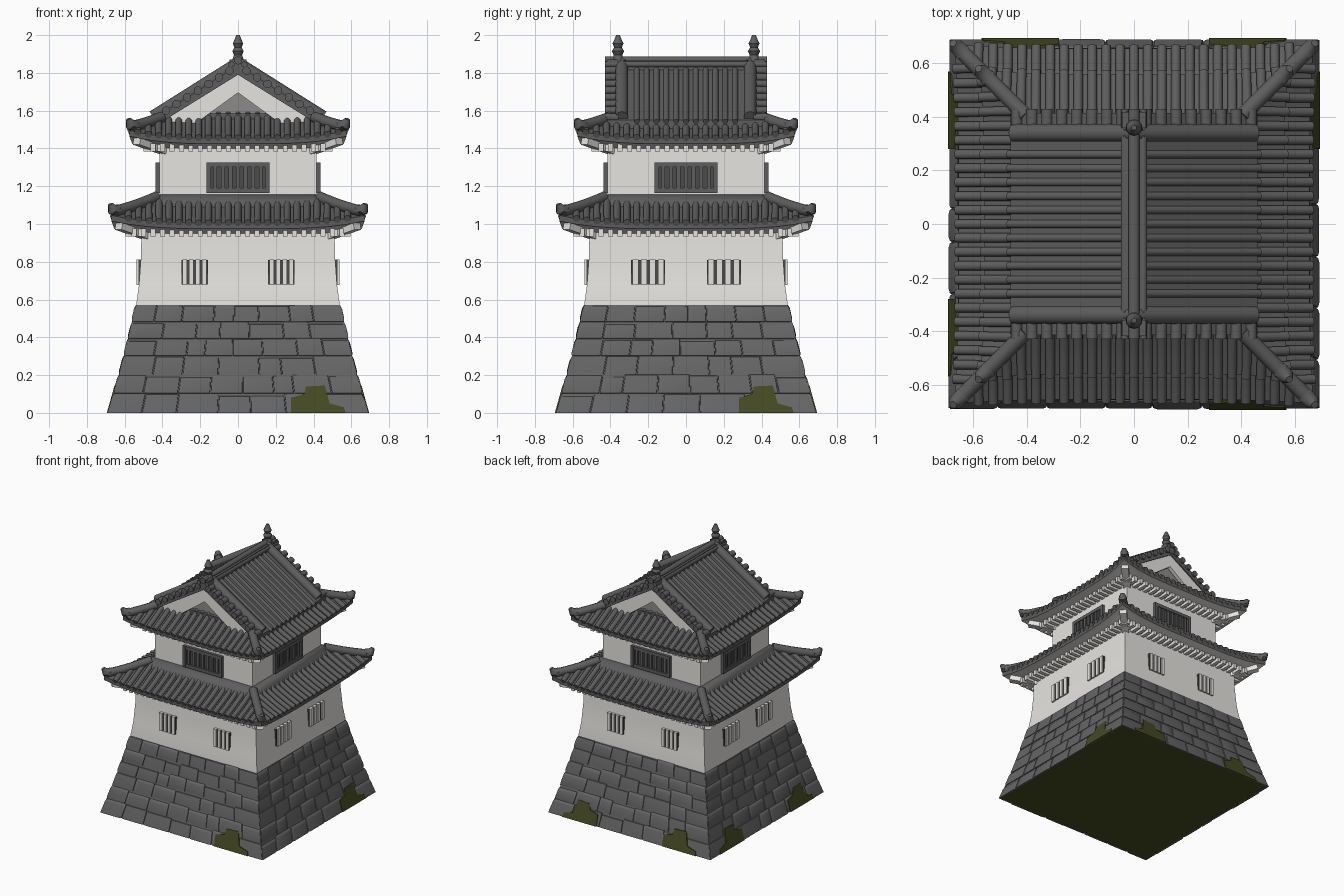
import bpy, bmesh, math, random
from mathutils import Vector, Matrix

if "Cube" in bpy.data.objects:
    bpy.data.objects.remove(bpy.data.objects["Cube"])

random.seed(4)


def material(name, rgb):
    m = bpy.data.materials.new(name)
    m.diffuse_color = (*rgb, 1)
    m.use_nodes = True
    m.node_tree.nodes["Principled BSDF"].inputs["Base Color"].default_value = m.diffuse_color
    return m


STONE = material("stone grey", (0.13, 0.13, 0.13))
TILE = material("roof tile grey", (0.11, 0.11, 0.11))
WHITE = material("white plaster", (0.80, 0.78, 0.75))
MOSS = material("moss green", (0.06, 0.068, 0.014))
DARK = material("window dark", (0.07, 0.07, 0.07))
GABLE = material("gable grey", (0.27, 0.26, 0.25))


def rot(k, p):
    """Turn a point of the front side onto side k (front, right, back, left)."""
    return Matrix.Rotation(k * math.pi / 2, 3, 'Z') @ Vector(p)


def finish(bm, name, mats, angle=40):
    bmesh.ops.recalc_face_normals(bm, faces=bm.faces)
    me = bpy.data.meshes.new(name)
    bm.to_mesh(me)
    bm.free()
    for m in mats:
        me.materials.append(m)
    me.shade_smooth()
    me.set_sharp_from_angle(angle=math.radians(angle))
    ob = bpy.data.objects.new(name, me)
    bpy.context.collection.objects.link(ob)
    return ob


def loft(bm, rings, mat=0):
    vs = [[bm.verts.new(p) for p in r] for r in rings]
    n = len(vs[0])
    faces = [bm.faces.new((a[i], a[(i + 1) % n], b[(i + 1) % n], b[i]))
             for a, b in zip(vs, vs[1:]) for i in range(n)]
    faces += [bm.faces.new(vs[0]), bm.faces.new(vs[-1])]
    for f in faces:
        f.material_index = mat
    return faces


def tube(bm, pts, r, n=8, mat=0):
    pts = [Vector(p) for p in pts]
    rs = r if isinstance(r, list) else [r] * len(pts)
    rings = []
    for i, p in enumerate(pts):
        t = (pts[min(i + 1, len(pts) - 1)] - pts[max(i - 1, 0)]).normalized()
        side = t.cross(Vector((0, 0, 1)))
        side = side.normalized() if side.length > 0.01 else Vector((1, 0, 0))
        up = side.cross(t)
        rings.append([p + rs[i] * (math.cos(a) * side + math.sin(a) * up)
                      for a in (2 * math.pi * (j + 0.5) / n for j in range(n))])
    loft(bm, rings, mat)


def box(bm, x0, x1, y0, y1, z0, z1, k=0, mat=0):
    loft(bm, [[rot(k, p) for p in ((x0, y0, z), (x1, y0, z), (x1, y1, z), (x0, y1, z))]
              for z in (z0, z1)], mat)


def square_stack(bm, levels, mat=0):
    return loft(bm, [[rot(k, (h, -h, z)) for k in range(4)] for h, z in levels], mat)


# Stone base: battered core with raised, staggered stones
def half(z):
    t = z / 0.57
    return 0.682 - 0.165 * t + 0.02 * t * t


def base_pt(k, u, z, out):
    return rot(k, (u, -(half(z) + out), z))


bm = bmesh.new()
core = square_stack(bm, [(half(0.57 * i / 6), 0.57 * i / 6) for i in range(7)])
core[-2].material_index = 1
rows = [0.0, 0.10, 0.20, 0.30, 0.39, 0.48, 0.572]
for k in range(4):
    for r, (z0, z1) in enumerate(zip(rows, rows[1:])):
        n = 7 + r % 2
        cuts = [-1] + [-1 + 2 * (i + random.uniform(-0.22, 0.22)) / n for i in range(1, n)] + [1]
        for a, b in zip(cuts, cuts[1:]):
            zz = (z0, min(0.572, z1 + random.uniform(-0.012, 0.006)))
            rings = []
            for g, out in ((0.001, -0.004), (0.004, 0.005), (0.02, random.uniform(0.006, 0.01))):
                lo, hi = zz[0] + g * (r > 0), zz[1] - g
                rings.append([base_pt(k, s * half(z) + d * g * (abs(s) < 1) + 0.004 * s * (abs(s) == 1), z, out)
                              for s, d, z in ((a, 1, lo), (b, -1, lo), (b, -1, hi), (a, 1, hi))])
            loft(bm, rings)
finish(bm, "stone_base", [STONE, MOSS], 50)

# Moss patches at the foot of the base
bm = bmesh.new()
patch = [(0.28, 0), (0.28, 0.08), (0.35, 0.10), (0.36, 0.14), (0.46, 0.145), (0.485, 0.05), (0.56, 0.03), (0.57, 0)]
for k, s in ((0, 1), (1, 1), (2, 1), (2, -1), (3, 1), (3, -1)):
    loft(bm, [[base_pt(k, s * u, z, out) for u, z in patch] for out in (0.004, 0.0125)])
finish(bm, "moss_patches", [MOSS], 30)

# Plaster walls of both storeys
bm = bmesh.new()
square_stack(bm, [(0.537, 0.56), (0.537, 0.585), (0.524, 0.68), (0.514, 0.82), (0.510, 1.0)])
finish(bm, "lower_wall", [WHITE], 40)
bm = bmesh.new()
square_stack(bm, [(0.415, 1.05), (0.415, 1.46)])
finish(bm, "upper_wall", [WHITE], 40)

# Lower windows: two per side, dark opening with plaster bars
bm = bmesh.new()
for k in range(4):
    c, w = ((0.23, 0.07), (0.20, 0.09))[k % 2]
    for s in (-1, 1):
        box(bm, s * c - w, s * c + w, -0.528, -0.50, 0.68, 0.81, k, 1)
        for i in range(4):
            x = s * c - w + 2 * w * (i + 0.5) / 4
            box(bm, x - w * 0.17, x + w * 0.17, -0.537, -0.50, 0.677, 0.813, k, 0)
finish(bm, "lower_windows", [WHITE, DARK], 30)

# Upper windows: framed and barred, one per side
bm = bmesh.new()
for k in range(4):
    box(bm, -0.15, 0.15, -0.421, -0.40, 1.18, 1.31, k, 1)
    for s in (-1, 1):
        box(bm, s * 0.155 - 0.012, s * 0.155 + 0.012, -0.437, -0.40, 1.165, 1.325, k)
    for z in (1.178, 1.314):
        box(bm, -0.165, 0.165, -0.436, -0.40, z - 0.013, z + 0.012, k)
    for i in range(7):
        x = -0.12 + 0.04 * i
        box(bm, x - 0.010, x + 0.010, -0.431, -0.40, 1.18, 1.31, k)
finish(bm, "upper_windows", [TILE, DARK], 30)


# Hipped skirt roofs with rolled tiles, hip ridges and plaster eaves
def skirt_roof(name, din, zin, dout, zout, lift, wall, hip_start):
    def pt(k, x, d, dz=0.0, w=None):
        t = (d - din) / (dout - din)
        q = min(1, abs(x) / d) ** 4 * (max(0, t) if w is None else w)
        e = 0.015 * q
        z = zin + (zout - zin) * (t + 0.25 * t * (1 - t)) + lift * q
        return rot(k, (x * (1 + e / d), -(d + e), z + dz))

    # shell: tiled top, tiled lip, plaster soffit
    bm = bmesh.new()
    mid = (din + dout) / 2
    soffit = zout - 0.06

    def section(k, s):
        ring = [pt(k, s * d, d) for d in (din, (din + mid) / 2, mid, (mid + dout) / 2, dout)]
        ring.append(pt(k, s * dout, dout, -0.03))
        lip = pt(k, s * (dout - 0.03), dout - 0.03, 0, 1)
        lip.z = zout - 0.035 + lift * abs(s) ** 4
        inner = rot(k, (s * (wall - 0.02), -(wall - 0.02), soffit))
        return ring + [lip, inner]

    cols = [section(k, -1 + i / 8) for k in range(4) for i in range(16)]
    vs = [[bm.verts.new(p) for p in c] for c in cols]
    for a, b in zip(vs, vs[1:] + vs[:1]):
        for i in range(8):
            j = (i + 1) % 8
            f = bm.faces.new((a[i], a[j], b[j], b[i]))
            f.material_index = 1 if i in (5, 6) else 0
    finish(bm, name + "_shell", [TILE, WHITE], 35)

    # tile rolls running down the slope
    bm = bmesh.new()
    count = int((dout - 0.04) / 0.052)
    for k in range(4):
        for i in range(-count, count + 1):
            x = i * 0.052
            d0 = max(din, abs(x))
            tube(bm, [pt(k, x, d0 + (dout + 0.008 - d0) * j / 4, 0.004) for j in range(5)], 0.019)
    finish(bm, name + "_tiles", [TILE], 50)

    # hip ridges with upturned end ornaments
    bm = bmesh.new()
    for k in range(4):
        tube(bm, [pt(k, d, d, 0.018) for d in
                  (hip_start + (dout - 0.01 - hip_start) * j / 5 for j in range(6))], 0.03, 10)
        tube(bm, [pt(k, d, d, dz) for d, dz in ((dout - 0.03, 0.02), (dout - 0.005, 0.03), (dout + 0.005, 0.062))],
             [0.032, 0.03, 0.014], 8)
    finish(bm, name + "_hips", [TILE], 45)

    # rafter ends and diagonal corner beams
    bm = bmesh.new()
    n = int((wall + 0.04) / 0.05)
    for k in range(4):
        for i in range(-n, n + 1):
            box(bm, i * 0.05 - 0.013, i * 0.05 + 0.013, -(dout - 0.06), -(wall - 0.02),
                zout - 0.07, zout - 0.03, k)
        a, b = wall - 0.02, dout - 0.025
        tube(bm, [rot(k, (a, -a, zout - 0.06)), rot(k, (b, -b, zout - 0.022 + lift * 0.3))], 0.036, 4)
    finish(bm, name + "_rafters", [WHITE], 30)


skirt_roof("lower_roof", 0.40, 1.14, 0.655, 1.005, 0.04, 0.51, 0.43)
skirt_roof("upper_roof", 0.34, 1.575, 0.56, 1.455, 0.04, 0.415, 0.40)

# Trim where the lower roof meets the upper wall
bm = bmesh.new()
square_stack(bm, [(0.485, 1.09), (0.475, 1.115), (0.445, 1.15), (0.41, 1.158)])
finish(bm, "roof_wall_trim", [TILE], 40)


# Gable roof: slab, rolls, verge ridges and verge tiles
def slope(x):
    return 1.84 - 0.63 * abs(x)


bm = bmesh.new()
prof = [(-0.46, 0), (0, 0), (0.46, 0), (0.46, -0.045), (0, -0.05), (-0.46, -0.045)]
loft(bm, [[(x, y, slope(x) + dz) for x, dz in prof] for y in (-0.415, 0.415)])
finish(bm, "gable_roof", [TILE], 30)
bm = bmesh.new()
for s in (-1, 1):
    for i in range(-5, 6):
        tube(bm, [(s * x, i * 0.052, slope(x) - 0.004) for x in (0.02, 0.24, 0.468)], 0.016)
    for y in (-0.34, 0.34):
        tube(bm, [(s * x, y, slope(x) + 0.01) for x in (0, 0.23, 0.45)], 0.034, 10)
        for i in range(8):
            x = 0.045 + 0.056 * i
            tube(bm, [(s * x, y * 1.05, slope(x)), (s * x, math.copysign(0.43, y), slope(x))], 0.023)
finish(bm, "gable_tiles", [TILE], 50)

# Gable ends: recessed panel, tie beam and white barge boards
bm = bmesh.new()
board = [(0, 1.792), (0.36, 1.567), (0.36, 1.535), (0.22, 1.535), (0, 1.695)]
for f in (-1, 1):
    loft(bm, [[(x, f * y, z) for x, z in ((-0.38, 1.54), (0.38, 1.54), (0, 1.80))] for y in (0.33, 0.35)], 1)
    box(bm, -0.25, 0.25, f * 0.34, f * 0.375, 1.555, 1.585, 0, 2)
    for s in (-1, 1):
        loft(bm, [[(s * x, f * y, z) for x, z in board] for y in (0.375, 0.405)], 0)
finish(bm, "gable_ends", [WHITE, GABLE, TILE], 30)

# Main ridge with end blocks and finials
bm = bmesh.new()
box(bm, -0.038, 0.038, -0.42, 0.42, 1.80, 1.865)
for x, z, r in ((0, 1.866, 0.022), (-0.034, 1.845, 0.016), (0.034, 1.845, 0.016)):
    tube(bm, [(x, -0.43, z), (x, 0.43, z)], r, 10)
for y in (-0.36, 0.36):
    box(bm, -0.045, 0.045, y * 1.08 - 0.03, y * 1.08 + 0.03, 1.81, 1.872)
    tube(bm, [(0, y, z) for z in (1.86, 1.895, 1.915, 1.935, 1.955, 1.975, 2.0)],
         [0.036, 0.022, 0.032, 0.02, 0.029, 0.02, 0.010], 10)
finish(bm, "main_ridge", [TILE], 40)
